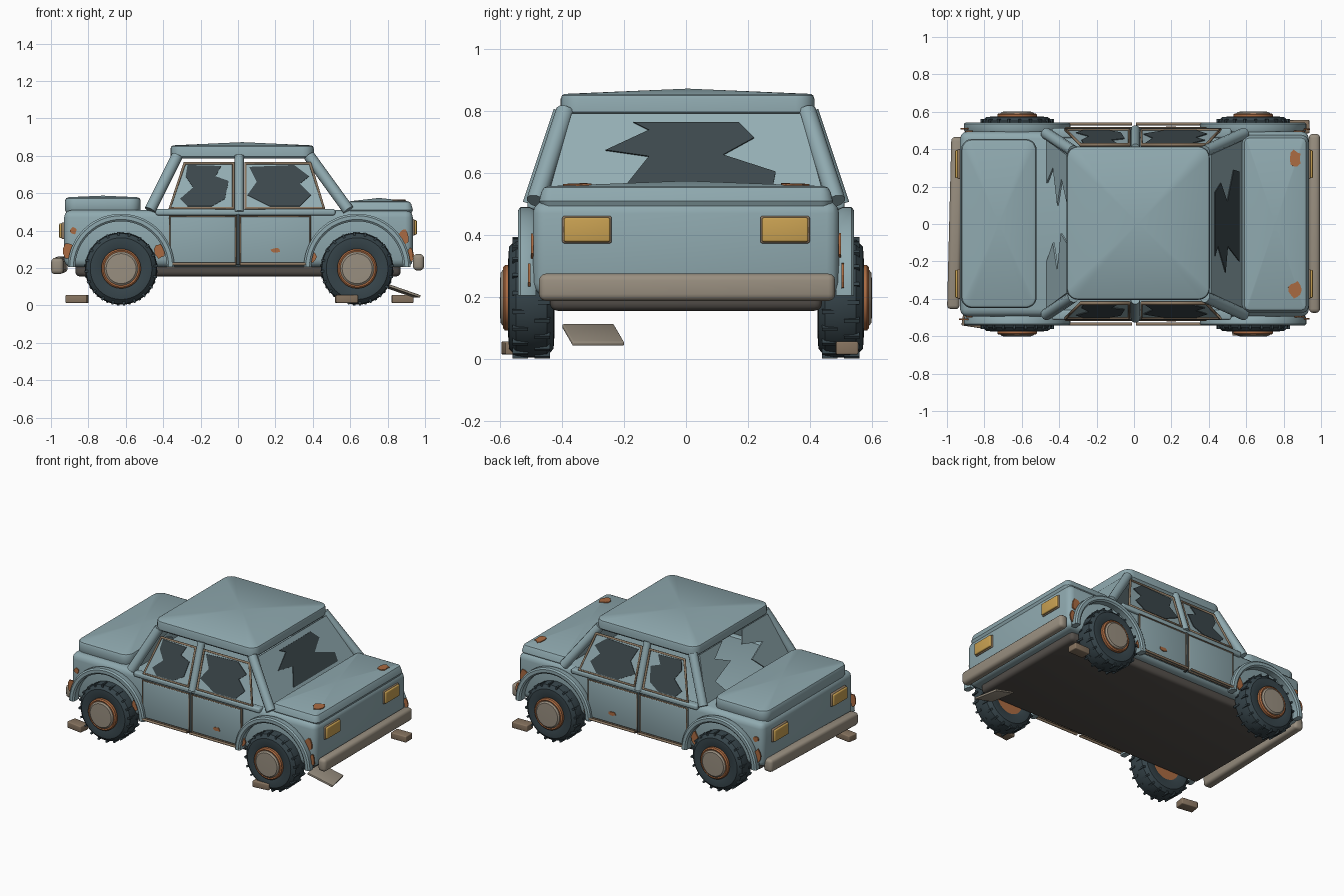
import bpy, bmesh, math, random
from mathutils import Vector, Matrix

if "Cube" in bpy.data.objects:
    bpy.data.objects.remove(bpy.data.objects["Cube"])

random.seed(4)


def mat(name, hexcol):
    c = [int(hexcol[i:i + 2], 16) / 255 for i in (0, 2, 4)]
    lin = [v / 12.92 if v <= 0.04045 else ((v + 0.055) / 1.055) ** 2.4 for v in c]
    m = bpy.data.materials.new(name)
    m.diffuse_color = (*lin, 1)
    m.use_nodes = True
    m.node_tree.nodes["Principled BSDF"].inputs["Base Color"].default_value = m.diffuse_color
    return m


PAINT = mat("faded blue paint", "8FA9AF")
GLASS = mat("pale glass", "94AEB4")
DARK = mat("dark void", "3C484C")
RUBBER = mat("rubber", "36444A")
UNDER = mat("underbody", "55504B")
CHROME = mat("dull metal", "998F80")
TRIM = mat("brown trim", "8C7862")
BRICK = mat("brick", "86735F")
RUST = mat("rust", "AB6B42")
LAMP = mat("amber lamp", "C9A152")


def finish(bm, name, material, smooth=True):
    bmesh.ops.recalc_face_normals(bm, faces=bm.faces)
    me = bpy.data.meshes.new(name)
    bm.to_mesh(me)
    bm.free()
    ob = bpy.data.objects.new(name, me)
    bpy.context.collection.objects.link(ob)
    me.materials.append(material)
    if smooth:
        bpy.ops.object.select_all(action='DESELECT')
        ob.select_set(True)
        bpy.context.view_layer.objects.active = ob
        bpy.ops.object.shade_smooth_by_angle(angle=math.radians(35))
    return ob


def box(name, x, y, z, material, bevel=0.01, rot=None):
    """Bevelled box from (min, max) ranges."""
    bm = bmesh.new()
    bmesh.ops.create_cube(bm, size=1)
    bmesh.ops.scale(bm, vec=(x[1] - x[0], y[1] - y[0], z[1] - z[0]), verts=bm.verts)
    if bevel:
        bmesh.ops.bevel(bm, geom=bm.edges[:], offset=bevel, segments=3, profile=0.5, affect='EDGES')
    ob = finish(bm, name, material)
    ob.location = [(r[0] + r[1]) / 2 for r in (x, y, z)]
    if rot:
        ob.rotation_euler = rot
    return ob


def slab(name, x, y, layers, radius, apex, material):
    """Stack of rounded rectangles (z, inset) closed by a shallow crown."""
    bm = bmesh.new()
    rings = []
    for z, inset in layers:
        r = max(radius - inset, 0.01)
        ring = []
        for q in range(4):
            cx = (x[1] - inset - r) if q in (0, 3) else (x[0] + inset + r)
            cy = (y[1] - inset - r) if q in (0, 1) else (y[0] + inset + r)
            for k in range(6):
                a = math.pi / 2 * (q + k / 5)
                ring.append(bm.verts.new((cx + r * math.cos(a), cy + r * math.sin(a), z)))
        rings.append(ring)
    n = len(rings[0])
    for a, b in zip(rings, rings[1:]):
        for i in range(n):
            bm.faces.new((a[i], a[(i + 1) % n], b[(i + 1) % n], b[i]))
    bm.faces.new(rings[0][::-1])
    top = bm.verts.new((sum(x) / 2, sum(y) / 2, apex))
    for i in range(n):
        bm.faces.new((rings[-1][i], rings[-1][(i + 1) % n], top))
    return finish(bm, name, material)


def plate(name, pts, thick, material, smooth=False):
    """Flat polygon of 3D points, thickened evenly about its plane."""
    pts = [Vector(p) for p in pts]
    nrm = Vector((0, 0, 0))
    for i in range(len(pts)):
        nrm += pts[i].cross(pts[(i + 1) % len(pts)])
    off = nrm.normalized() * thick / 2
    bm = bmesh.new()
    a = [bm.verts.new(p + off) for p in pts]
    b = [bm.verts.new(p - off) for p in pts]
    bm.faces.new(a)
    bm.faces.new(b[::-1])
    for i in range(len(pts)):
        j = (i + 1) % len(pts)
        bm.faces.new((a[i], b[i], b[j], a[j]))
    return finish(bm, name, material, smooth)


def tube(name, pts, r, material, closed=False):
    cu = bpy.data.curves.new(name, 'CURVE')
    cu.dimensions, cu.bevel_depth, cu.bevel_resolution = '3D', r, 3
    cu.use_fill_caps = True
    sp = cu.splines.new('POLY')
    sp.points.add(len(pts) - 1)
    for p, c in zip(sp.points, pts):
        p.co = (*c, 1)
    sp.use_cyclic_u = closed
    ob = bpy.data.objects.new(name, cu)
    bpy.context.collection.objects.link(ob)
    cu.materials.append(material)
    return ob


def lathe(name, profile, pos, side, material, seg=40):
    """Revolve (radius, outward offset) about a wheel axle."""
    bm = bmesh.new()
    vs = [bm.verts.new((r, side * o, 0)) for r, o in profile]
    es = [bm.edges.new(e) for e in zip(vs, vs[1:])]
    bmesh.ops.spin(bm, geom=vs + es, cent=(0, 0, 0), axis=(0, 1, 0), angle=math.tau, steps=seg)
    bmesh.ops.remove_doubles(bm, verts=bm.verts, dist=1e-4)
    ob = finish(bm, name, material)
    ob.location = pos
    return ob


# Lower body and floor
box("body", (-0.93, 0.935), (-0.495, 0.495), (0.205, 0.51), PAINT, 0.04)
box("chassis", (-0.87, 0.87), (-0.44, 0.44), (0.155, 0.25), UNDER, 0.025)

# Hood, trunk and roof
slab("hood", (-0.925, -0.52), (-0.45, 0.455), [(0.49, 0.01), (0.51, 0), (0.56, 0), (0.573, 0.006), (0.579, 0.02)], 0.06, 0.587, PAINT)
slab("trunk", (0.575, 0.935), (-0.475, 0.475), [(0.49, 0.01), (0.51, 0), (0.54, 0.008), (0.553, 0.016), (0.558, 0.03)], 0.04, 0.575, PAINT)
slab("roof", (-0.36, 0.405), (-0.405, 0.415), [(0.785, 0.012), (0.797, 0), (0.84, 0), (0.851, 0.004), (0.856, 0.012)], 0.06, 0.873, PAINT)


def side_y(z):
    return 0.50 - (z - 0.51) * 0.33


# Front and rear screens, mapped from (y, z)
def rear(y, z, d=0):
    return (0.575 - (z - 0.52) * 0.62 + d, y, z + d * 0.6)


def front(y, z):
    return (-0.46 + (z - 0.52) * 0.38, y, z)


plate("rear_screen", [rear(*p) for p in ((-0.45, 0.51), (0.45, 0.51), (0.37, 0.79), (-0.37, 0.79))], 0.01, GLASS)
crack = [(-0.17, 0.76), (-0.12, 0.735), (-0.26, 0.67), (-0.12, 0.65), (-0.2, 0.55), (0.28, 0.55), (0.29, 0.6),
         (0.12, 0.655), (0.22, 0.71), (0.17, 0.76)]
plate("rear_screen_hole", [rear(y, z, 0.006) for y, z in crack], 0.006, DARK)
shards = [[(0.45, 0.51), (0.37, 0.79), (0.12, 0.79), (0.24, 0.72), (0.1, 0.66), (0.3, 0.6), (0.22, 0.51)],
          [(-0.45, 0.51), (-0.37, 0.79), (-0.1, 0.79), (-0.05, 0.71), (-0.25, 0.66), (-0.1, 0.6), (-0.2, 0.51)]]
for s in shards:
    plate("front_screen_shard", [front(*p) for p in s], 0.01, GLASS)

WINDOWS = [[(-0.365, 0.52), (-0.285, 0.76), (-0.025, 0.76), (-0.025, 0.52)],
           [(0.04, 0.52), (0.04, 0.76), (0.385, 0.76), (0.46, 0.52)]]
HOLES = [[(-0.27, 0.75), (-0.09, 0.745), (-0.12, 0.69), (-0.05, 0.665), (-0.07, 0.57), (-0.14, 0.53), (-0.27, 0.53),
          (-0.31, 0.57), (-0.24, 0.63), (-0.28, 0.69)],
         [(0.06, 0.74), (0.3, 0.75), (0.38, 0.69), (0.33, 0.65), (0.39, 0.59), (0.33, 0.53), (0.17, 0.53),
          (0.05, 0.59), (0.10, 0.66)]]
DOORS = [(-0.365, -0.012), (0.012, 0.385)]
WHEELS = (-0.625, 0.637)


def blob(name, centre, u, v, ru, rv):
    """Irregular flat rust patch in the plane of u and v."""
    pts = []
    for i in range(11):
        a, k = math.tau * i / 11, random.uniform(0.75, 1.1)
        pts.append(Vector(centre) + Vector(u) * ru * k * math.cos(a) + Vector(v) * rv * k * math.sin(a))
    plate(name, pts, 0.008, RUST)


for s in (-1, 1):
    # Roof pillars and cabin rails
    tube("front_pillar", [(-0.47, s * 0.485, 0.51), (-0.325, s * 0.39, 0.80)], 0.031, PAINT)
    tube("rear_pillar", [(0.59, s * 0.485, 0.51), (0.38, s * 0.39, 0.80)], 0.031, PAINT)
    tube("middle_pillar", [(0.007, s * 0.505, 0.5), (0.007, s * 0.405, 0.80)], 0.025, PAINT)
    # Side windows
    for w, h in zip(WINDOWS, HOLES):
        plate("side_window", [(x, s * side_y(z), z) for x, z in w], 0.01, GLASS)
        plate("window_hole", [(x, s * (side_y(z) + 0.007), z) for x, z in h], 0.006, DARK)
        tube("window_trim", [(x, s * (side_y(z) + 0.006), z) for x, z in w], 0.009, TRIM, True)
    # Doors with trim and the gap between them
    for a, b in DOORS:
        ys = sorted((s * 0.48, s * 0.517))
        box("door", (a, b), ys, (0.225, 0.475), PAINT, 0.008)
        tube("door_trim", [(a, s * 0.512, 0.22), (b, s * 0.512, 0.22), (b, s * 0.512, 0.477), (a, s * 0.512, 0.477)], 0.006, TRIM, True)
        tube("door_rail", [(a, s * 0.535, 0.222), (b, s * 0.535, 0.222)], 0.008, TRIM)
    box("door_gap", (-0.008, 0.008), sorted((s * 0.48, s * 0.514)), (0.22, 0.49), DARK, 0)
    box("waist_rail", (-0.44, 0.52), sorted((s * 0.46, s * 0.512)), (0.482, 0.515), PAINT, 0.01)

    for wx in WHEELS:
        # Wheel arch: a flat half ring with rounded edges
        bm = bmesh.new()
        for r, depth in ((0.285, 0.505), (0.285, 0.535), (0.275, 0.543), (0.255, 0.543), (0.245, 0.535), (0.245, 0.485), (0.275, 0.485)):
            bm.verts.new((wx + r, s * depth, 0.205))
        bm.verts.ensure_lookup_table()
        f = bm.faces.new(bm.verts)
        bmesh.ops.spin(bm, geom=[f], cent=(wx, 0, 0.205), axis=(0, -1, 0), angle=math.pi, steps=28)
        finish(bm, "wheel_arch", PAINT)

        # Tyre, rim, hub cap and tread lugs
        pos = (wx, s * 0.5, 0.197)
        lathe("tyre", [(0.09, -0.06), (0.12, -0.075), (0.165, -0.072), (0.188, -0.05), (0.193, -0.02), (0.193, 0.02),
                       (0.188, 0.05), (0.165, 0.072), (0.12, 0.075), (0.09, 0.06), (0.09, -0.06)], pos, s, RUBBER)
        lathe("rim", [(0, -0.065), (0.1, -0.065), (0.106, 0.06), (0.106, 0.085), (0.098, 0.092), (0.088, 0.088), (0, 0.088)], pos, s, RUST)
        lathe("hub_cap", [(0, 0.06), (0.09, 0.06), (0.09, 0.092), (0.08, 0.1), (0, 0.102)], pos, s, CHROME)
        bm = bmesh.new()
        for i in range(20):
            for e in (-1, 1):
                m = (Matrix.Rotation(math.tau * (i + 0.25 * e) / 20, 4, 'Y') @ Matrix.Translation((0, e * 0.036, 0.187))
                     @ Matrix.Diagonal((0.012, 0.05, 0.02, 1)))
                bmesh.ops.create_cube(bm, size=1, matrix=m)
        finish(bm, "tread_lugs", RUBBER, False).location = pos

    # Rust patches on the sides
    for x, z, rx, rz, y in ((0.885, 0.365, 0.032, 0.05, 0.497), (-0.9, 0.29, 0.035, 0.05, 0.51), (-0.42, 0.29, 0.03, 0.045, 0.507),
                            (0.39, 0.26, 0.03, 0.035, 0.515), (0.2, 0.295, 0.028, 0.014, 0.518),
                            (-0.88, 0.4, 0.02, 0.02, 0.497), (0.92, 0.27, 0.02, 0.04, 0.507)):
        blob("side_rust", (x, s * y, z), (1, 0, 0), (0, 0, 1), rx, rz)
    blob("trunk_rust", (0.86, s * 0.35, 0.562), (1, 0, -0.03), (0, 1, -s * 0.03), 0.034, 0.045)

    # Lamps at both ends
    for e, z0 in ((-1, 0.355), (1, 0.373)):
        ys = sorted((s * 0.24, s * 0.4))
        box("lamp_frame", sorted((e * 0.91, e * 0.944)), ys, (z0, z0 + 0.088), TRIM, 0.006)
        box("lamp", sorted((e * 0.92, e * 0.956)), (ys[0] + 0.005, ys[1] - 0.005), (z0 + 0.005, z0 + 0.083), LAMP, 0.006)

# Bumpers, the front one knocked crooked
box("rear_bumper", (0.935, 0.995), (-0.475, 0.482), (0.187, 0.275), CHROME, 0.022)
box("front_bumper", (-0.988, -0.922), (-0.455, 0.465), (0.172, 0.258), CHROME, 0.02, (0.01, 0, -0.025))

# Loose bricks and a fallen panel
for x, y, turn in ((-0.86, -0.515, -0.15), (0.58, -0.555, 0.12), (0.88, 0.52, 0.02)):
    box("brick", (x - 0.058, x + 0.058), (y - 0.036, y + 0.036), (0.013, 0.056), BRICK, 0.006, (0, 0, turn))
box("fallen_panel", (0.785, 0.965), (-0.385, -0.215), (0.07, 0.084), CHROME, 0.004, (0, 0.33, 0.2))
